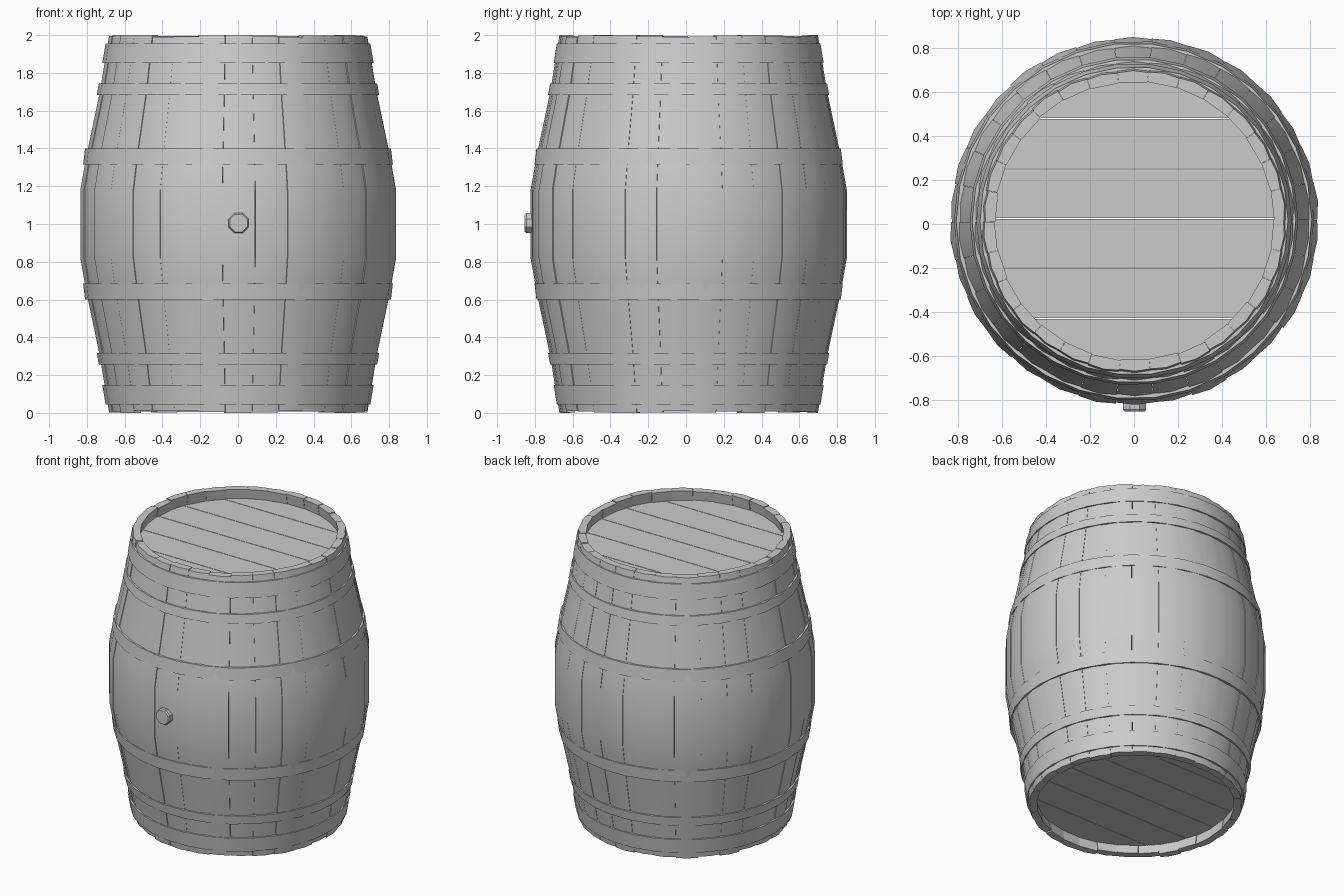
import bpy, bmesh, math, random
from math import pi, sin, cos

if "Cube" in bpy.data.objects:
    bpy.data.objects.remove(bpy.data.objects["Cube"])
random.seed(4)

CY = 0.014          # barrel axis offset (the bung sticks out at the front)
N = 30              # staves
mat = bpy.data.materials.new("plain grey")
mat.diffuse_color = (0.6, 0.6, 0.6, 1)
mat.use_nodes = True
mat.node_tree.nodes["Principled BSDF"].inputs["Base Color"].default_value = mat.diffuse_color


def finish(name, bm, angle=35):
    bmesh.ops.recalc_face_normals(bm, faces=bm.faces)
    me = bpy.data.meshes.new(name)
    bm.to_mesh(me)
    bm.free()
    me.materials.append(mat)
    for p in me.polygons:
        p.use_smooth = True
    me.set_sharp_from_angle(angle=math.radians(angle))
    ob = bpy.data.objects.new(name, me)
    bpy.context.collection.objects.link(ob)
    return ob


def polar(r, a, z):
    return (r * sin(a), CY - r * cos(a), z)


def loft(bm, rings, closed=False):
    n = len(rings[0])
    pairs = list(zip(rings, rings[1:]))
    if closed:
        pairs.append((rings[-1], rings[0]))
    for a, b in pairs:
        for i in range(n):
            j = (i + 1) % n
            bm.faces.new((a[i], a[j], b[j], b[i]))
    if not closed:
        bm.faces.new(rings[0])
        bm.faces.new(rings[-1])


# Bulging outer profile of the staves (z, radius), mirrored about the middle
half = [(0.0, 0.683), (0.30, 0.732), (0.63, 0.802), (0.82, 0.836)]
profile = half + [(2 - z, r) for z, r in reversed(half)]


def radius(z):
    for (z0, r0), (z1, r1) in zip(profile, profile[1:]):
        if z <= z1:
            return r0 + (r1 - r0) * (z - z0) / (z1 - z0)
    return profile[-1][1]


# Staves: separate slightly bowed planks of uneven length and radius
bm = bmesh.new()
step = 2 * pi / N
for k in range(N):
    a = k * step + 0.006
    w = step * 0.497
    dr = random.uniform(-0.004, 0.004)
    lo, hi = random.uniform(0, 0.012), 2 - random.uniform(0, 0.012)
    if k % 5 == 0:
        lo, hi = 0, 2
    rings = []
    for i, (z, r) in enumerate(profile):
        z = lo if i == 0 else hi if i == len(profile) - 1 else z
        r += dr
        section = [(r - 0.003, -w), (r + 0.003, 0), (r - 0.003, w),
                   (r - 0.048, w), (r - 0.048, -w)]
        rings.append([bm.verts.new(polar(q, a + t, z)) for q, t in section])
    loft(bm, rings)
finish("staves", bm)

# Hoops: flat bands following the slope of the staves
bands = [("end", 0.045, 0.148, 0.011), ("quarter", 0.255, 0.318, 0.012),
         ("bulge", 0.60, 0.685, 0.014)]
for label, z0, z1, out in bands:
    for side in ("lower", "upper"):
        bm = bmesh.new()
        rings = []
        for k in range(N):
            a = (k + 0.5) * step + 0.006
            sec = []
            for z, off in ((z0, out), (z1, out), (z1, -0.015), (z0, -0.015)):
                r = min(radius(z), 0.806) + off
                sec.append(bm.verts.new(polar(r, a, z if side == "lower" else 2 - z)))
            rings.append(sec)
        loft(bm, rings, closed=True)
        finish(side + "_" + label + "_hoop", bm)

# Heads: round lids cut into parallel planks with thin gaps
cuts = [-0.70, -0.43, -0.20, 0.025, 0.25, 0.48, 0.72]
R = 0.655
for name, z0, z1 in (("bottom_head", 0.075, 0.125), ("top_head", 1.875, 1.925)):
    bm = bmesh.new()
    for y0, y1 in zip(cuts, cuts[1:]):
        y0 = max(y0 + 0.002 - CY, -R + 0.001)
        y1 = min(y1 - 0.002 - CY, R - 0.001)
        ys = [y0 + (y1 - y0) * i / 6 for i in range(7)]
        out = [(math.sqrt(R * R - y * y), y) for y in ys]
        out += [(-x, y) for x, y in reversed(out)]
        loft(bm, [[bm.verts.new((x, y + CY, z)) for x, y in out] for z in (z0, z1)])
    finish(name, bm)

# Bung: short octagonal plug in the front stave
bm = bmesh.new()
loft(bm, [[bm.verts.new((0.003 + r * cos((i + 0.5) * pi / 4), y,
                         1.005 + r * sin((i + 0.5) * pi / 4))) for i in range(8)]
          for y, r in ((-0.78, 0.057), (-0.845, 0.057), (-0.854, 0.050))])
finish("bung", bm, 30)
